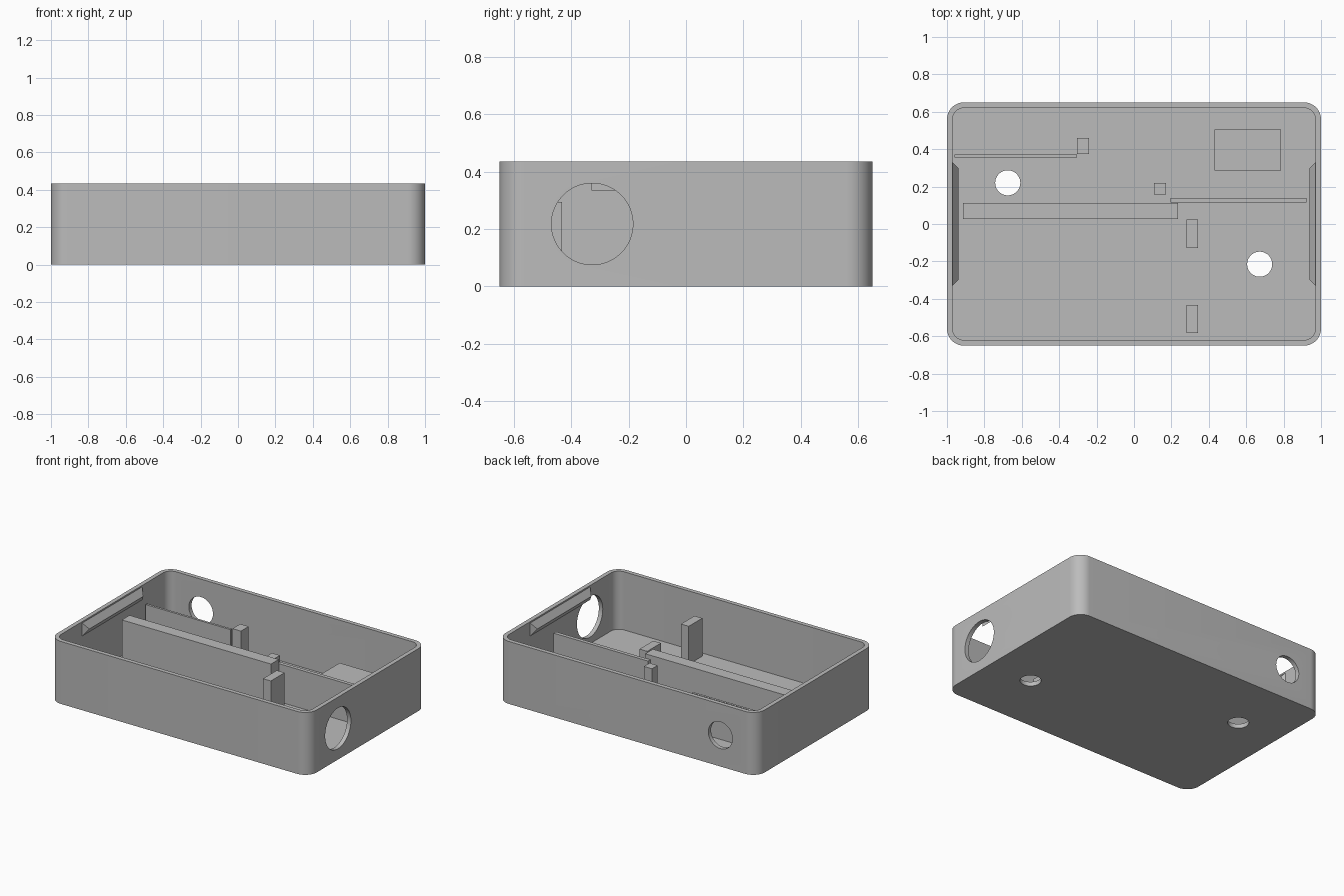
import bpy, bmesh, math
from mathutils import Vector

if "Cube" in bpy.data.objects:
    bpy.data.objects.remove(bpy.data.objects["Cube"], do_unlink=True)

GREY = (0.5, 0.5, 0.5, 1.0)
mat = bpy.data.materials.new("case grey")
mat.use_nodes = True
mat.diffuse_color = GREY
mat.node_tree.nodes["Principled BSDF"].inputs["Base Color"].default_value = GREY

HX, HY, HEIGHT, WALL, RADIUS = 1.0, 0.65, 0.435, 0.03, 0.09
MID = HEIGHT / 2


def make(name, bm):
    bmesh.ops.recalc_face_normals(bm, faces=bm.faces)
    mesh = bpy.data.meshes.new(name)
    bm.to_mesh(mesh)
    bm.free()
    mesh.materials.append(mat)
    obj = bpy.data.objects.new(name, mesh)
    bpy.context.collection.objects.link(obj)
    return obj


def rounded_prism(name, hx, hy, r, z0, z1, steps=12):
    bm = bmesh.new()
    verts = []
    for i, (sx, sy) in enumerate([(1, 1), (-1, 1), (-1, -1), (1, -1)]):
        for k in range(steps + 1):
            a = math.pi / 2 * (i + k / steps)
            verts.append(bm.verts.new((sx * (hx - r) + r * math.cos(a),
                                       sy * (hy - r) + r * math.sin(a), z0)))
    base = bm.faces.new(verts)
    top = bmesh.ops.extrude_face_region(bm, geom=[base])["geom"]
    moved = [g for g in top if isinstance(g, bmesh.types.BMVert)]
    bmesh.ops.translate(bm, verts=moved, vec=(0, 0, z1 - z0))
    return make(name, bm)


def cylinder(name, center, radius, axis):
    bm = bmesh.new()
    bmesh.ops.create_cone(bm, cap_ends=True, segments=64, radius1=radius,
                          radius2=radius, depth=0.2)
    obj = make(name, bm)
    turn = Vector((0, 0, 1)).rotation_difference(Vector(axis)).to_matrix().to_4x4()
    obj.data.transform(turn)
    obj.location = center
    return obj


def cut(target, cutter):
    cutter.hide_render = True
    mod = target.modifiers.new("cut", 'BOOLEAN')
    mod.operation, mod.solver, mod.object = 'DIFFERENCE', 'EXACT', cutter
    bpy.context.view_layer.objects.active = target
    bpy.ops.object.modifier_apply(modifier=mod.name)
    bpy.data.objects.remove(cutter, do_unlink=True)


def block(name, x0, x1, y0, y1, top):
    bm = bmesh.new()
    bmesh.ops.create_cube(bm, size=1)
    z0 = WALL - 0.005
    for v in bm.verts:
        v.co = ((x0 + x1) / 2 + v.co.x * (x1 - x0),
                (y0 + y1) / 2 + v.co.y * (y1 - y0),
                (z0 + top) / 2 + v.co.z * (top - z0))
    return make(name, bm)


# Open tray with rounded corners
case = rounded_prism("case_shell", HX, HY, RADIUS, 0, HEIGHT)
cut(case, rounded_prism("cavity", HX - WALL, HY - WALL, RADIUS - WALL, WALL, HEIGHT + 0.2))

# Round openings in the side, back and floor
cut(case, cylinder("side_hole", (HX, -0.327, MID), 0.142, (1, 0, 0)))
cut(case, cylinder("back_hole", (-0.72, HY, MID), 0.093, (0, 1, 0)))
cut(case, cylinder("floor_hole_a", (-0.675, 0.22, 0), 0.067, (0, 0, 1)))
cut(case, cylinder("floor_hole_b", (0.672, -0.215, 0), 0.067, (0, 0, 1)))

bpy.ops.object.select_all(action='DESELECT')
case.select_set(True)
bpy.context.view_layer.objects.active = case
bpy.ops.object.shade_smooth_by_angle(angle=math.radians(30))

# Ribs, posts and raised pad on the floor
POST = 0.295
block("thin_rib_left", -0.96, -0.305, 0.355, 0.371, POST)
block("thin_rib_right", 0.195, 0.922, 0.114, 0.14, POST)
block("thick_rib", -0.915, 0.235, 0.028, 0.113, 0.325)
block("rib_post", -0.305, -0.24, 0.375, 0.46, POST)
block("small_post", 0.108, 0.17, 0.158, 0.22, POST)
block("center_post", 0.282, 0.342, -0.127, 0.024, POST)
block("front_post", 0.282, 0.342, -0.582, -0.433, POST)
block("raised_pad", 0.43, 0.787, 0.285, 0.505, 0.203)

# Snap ridges inside the two short walls
for side, name in ((-1, "snap_ridge_right"), (1, "snap_ridge_left")):
    bm = bmesh.new()
    inner = HX - WALL
    for end in (-1, 1):
        for x, y, z in ((inner, 0.33, 0.425), (inner, 0.33, 0.335), (inner - 0.032, 0.298, 0.38)):
            bm.verts.new((side * x, end * y, z))
    bmesh.ops.convex_hull(bm, input=bm.verts)
    bmesh.ops.dissolve_limit(bm, angle_limit=0.01, verts=bm.verts, edges=bm.edges)
    make(name, bm)
